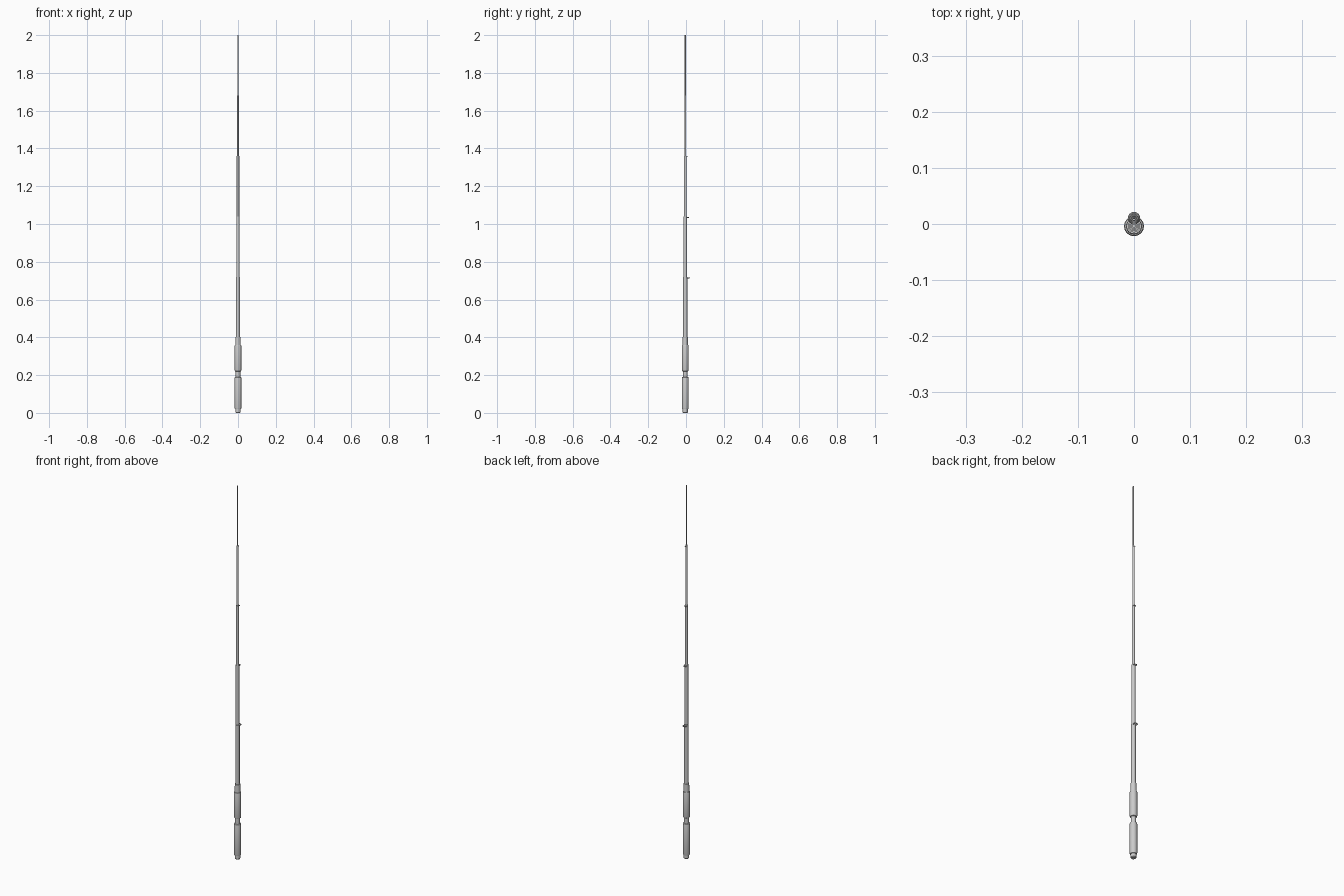
import bpy, math

if "Cube" in bpy.data.objects:
    bpy.data.objects.remove(bpy.data.objects["Cube"])

CY = -0.004  # rod axis sits slightly forward, guides hang to the back


def lathe(name, profile, sides=16):
    verts, faces = [], []
    for r, z in profile:
        for i in range(sides):
            a = 2 * math.pi * i / sides
            verts.append((r * math.cos(a), CY + r * math.sin(a), z))
    for k in range(len(profile) - 1):
        for i in range(sides):
            j = (i + 1) % sides
            faces.append((k * sides + i, k * sides + j,
                          (k + 1) * sides + j, (k + 1) * sides + i))
    faces.append(tuple(reversed(range(sides))))
    faces.append(tuple(range(len(verts) - sides, len(verts))))
    me = bpy.data.meshes.new(name)
    me.from_pydata(verts, [], faces)
    ob = bpy.data.objects.new(name, me)
    bpy.context.collection.objects.link(ob)
    smooth(ob)
    return ob


def smooth(ob):
    bpy.ops.object.select_all(action='DESELECT')
    ob.select_set(True)
    bpy.context.view_layer.objects.active = ob
    bpy.ops.object.shade_smooth_by_angle(angle=math.radians(35))


def grip(name, z0, z1, r=0.0178, c=0.004):
    lathe(name, [(r - c, z0), (r - c * 0.3, z0 + c * 0.4), (r, z0 + c * 1.5),
                 (r, z1 - c * 1.5), (r - c * 0.3, z1 - c * 0.4), (r - c, z1)])


# handle
lathe("butt_cap", [(0.011, 0), (0.0135, 0.003), (0.0135, 0.022)])
grip("rear_grip", 0.02, 0.19)
lathe("reel_seat", [(0.0125, 0.185), (0.0125, 0.225)])
grip("front_grip", 0.22, 0.36)
lathe("fore_collar", [(0.0145, 0.355), (0.0135, 0.402)])

# telescopic sections with a guide ring at the end of each but the last
radii = [0.011, 0.009, 0.007, 0.005, 0.0033]
start, step = 0.40, 0.32
for n, r in enumerate(radii):
    z0 = start + n * step
    z1 = z0 + step
    lathe(f"rod_section_{n + 1}", [(r, z0 - 0.005), (r, z1)])
    if n < len(radii) - 1:
        minor = r * 0.22
        bpy.ops.mesh.primitive_torus_add(
            major_segments=24, minor_segments=8,
            major_radius=r - minor, minor_radius=minor,
            location=(0, CY + 1.32 * r, z1 - 0.005))
        ring = bpy.context.object
        ring.name = f"line_guide_{n + 1}"
        smooth(ring)
